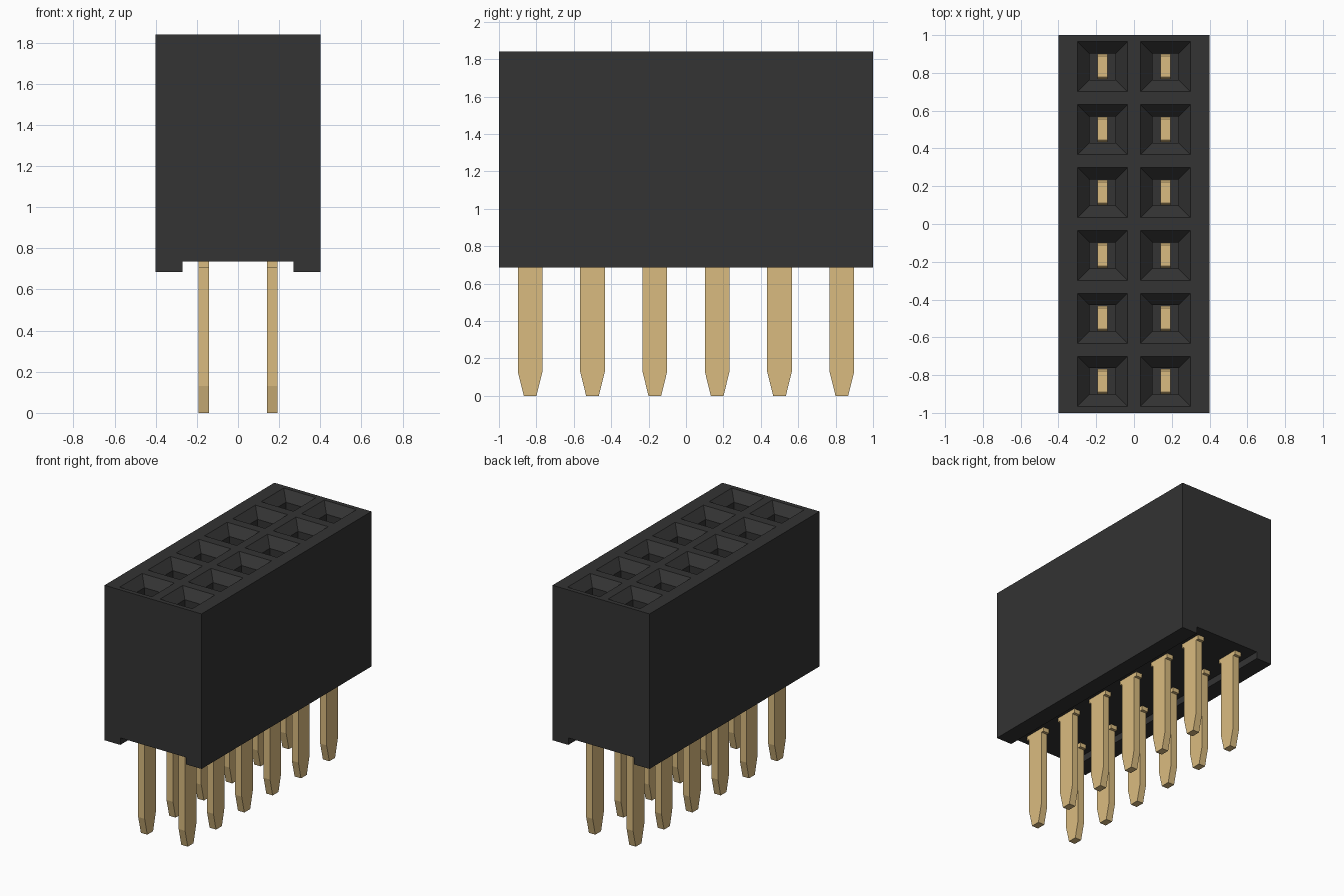
import bpy, bmesh
from mathutils import Vector

if "Cube" in bpy.data.objects:
    bpy.data.objects.remove(bpy.data.objects["Cube"], do_unlink=True)


def material(name, rgb):
    m = bpy.data.materials.new(name)
    m.use_nodes = True
    m.diffuse_color = (*rgb, 1)
    bsdf = next(n for n in m.node_tree.nodes if n.type == 'BSDF_PRINCIPLED')
    bsdf.inputs["Base Color"].default_value = (*rgb, 1)
    return m


BLACK = material("black plastic", (0.033, 0.033, 0.033))
GOLD = material("gold metal", (0.70, 0.50, 0.215))

PITCH = 1 / 3
COLS = [-PITCH / 2, PITCH / 2]
ROWS = [PITCH * (i - 2.5) for i in range(6)]
HOLE = 0.133            # half width of a socket mouth
TOP = 1.84


def finish(bm, name, mat):
    bmesh.ops.recalc_face_normals(bm, faces=bm.faces)
    me = bpy.data.meshes.new(name)
    bm.to_mesh(me)
    bm.free()
    me.materials.append(mat)
    ob = bpy.data.objects.new(name, me)
    bpy.context.collection.objects.link(ob)
    return ob


def prism(bm, outline, offset):
    """Extrude a closed outline of points by an offset."""
    face = bm.faces.new([bm.verts.new(p) for p in outline])
    ext = bmesh.ops.extrude_face_region(bm, geom=[face])["geom"]
    bmesh.ops.translate(bm, vec=offset,
                        verts=[v for v in ext if isinstance(v, bmesh.types.BMVert)])


# Housing: block with a channel along the underside
bm = bmesh.new()
profile = [(-0.4, 0.685), (-0.27, 0.685), (-0.27, 0.737), (0.27, 0.737),
           (0.27, 0.685), (0.4, 0.685), (0.4, TOP), (-0.4, TOP)]
prism(bm, [(x, -1, z) for x, z in profile], (0, 2, 0))
bmesh.ops.recalc_face_normals(bm, faces=bm.faces)

# Divide the top into cells around the sockets
cuts = [(c + s * HOLE, Vector((1, 0, 0))) for c in COLS for s in (-1, 1)]
cuts += [(r + s * HOLE, Vector((0, 1, 0))) for r in ROWS for s in (-1, 1)]
for pos, axis in cuts:
    faces = [f for f in bm.faces if f.normal.z > 0.9]
    edges = {e for f in faces for e in f.edges}
    verts = {v for f in faces for v in f.verts}
    bmesh.ops.bisect_plane(bm, geom=[*verts, *edges, *faces], dist=1e-5,
                           plane_co=axis * pos, plane_no=axis)
    bm.normal_update()


def is_socket(f):
    c = f.calc_center_median()
    return (f.normal.z > 0.9 and min(abs(c.x - x) for x in COLS) < 0.01
            and min(abs(c.y - y) for y in ROWS) < 0.01)


# Funnel mouths, then straight shafts
sockets = [f for f in bm.faces if is_socket(f)]
bmesh.ops.inset_individual(bm, faces=sockets, thickness=0.063, use_even_offset=True)
bmesh.ops.translate(bm, vec=(0, 0, -0.065), verts=[v for f in sockets for v in f.verts])
shafts = bmesh.ops.extrude_discrete_faces(bm, faces=sockets)["faces"]
bmesh.ops.translate(bm, vec=(0, 0, -0.70), verts=[v for f in shafts for v in f.verts])
finish(bm, "housing", BLACK)

# Flat pins: tapered tip, shoulder under the housing, contact inside the socket
half = [(0.034, 0), (0.066, 0.13), (0.066, 0.705), (0.088, 0.705), (0.088, 0.76),
        (0.066, 0.76), (0.066, 1.19), (0.056, 1.20)]
outline = half + [(-y, z) for y, z in reversed(half)]
for side, x in zip(("right", "left"), COLS):
    for i, y in enumerate(ROWS):
        bm = bmesh.new()
        prism(bm, [(-0.0265, py, z) for py, z in outline], (0.053, 0, 0))
        pin = finish(bm, f"{side}_pin_{i + 1}", GOLD)
        pin.location = (x, y, 0)
